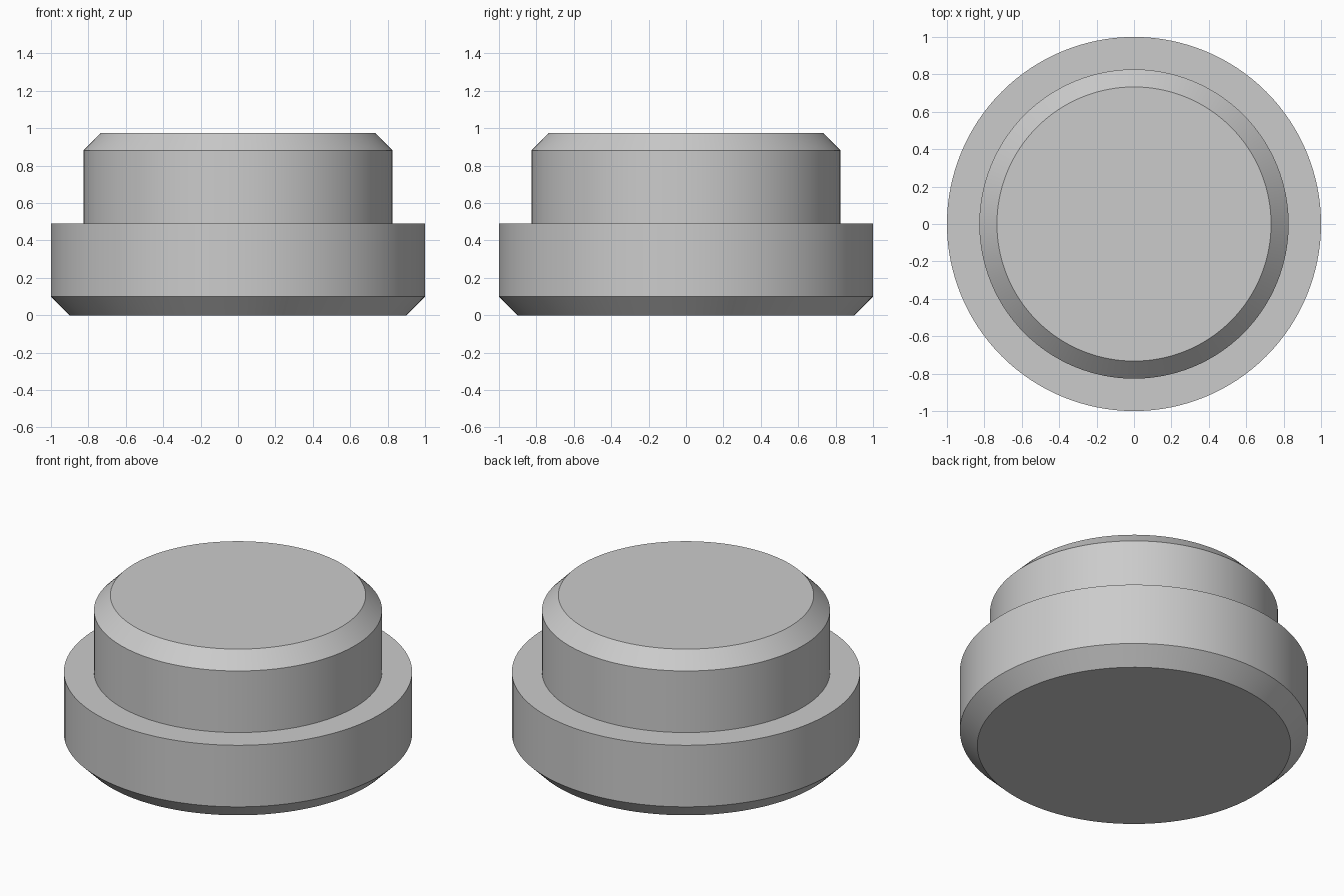
import bpy
import bmesh
import math

if "Cube" in bpy.data.objects:
    bpy.data.objects.remove(bpy.data.objects["Cube"], do_unlink=True)

SEGMENTS = 128

# Plain grey material
grey = bpy.data.materials.new("plain_grey")
grey.use_nodes = True
colour = (0.6, 0.6, 0.6, 1.0)
grey.diffuse_color = colour
grey.node_tree.nodes["Principled BSDF"].inputs["Base Color"].default_value = colour


def turned_part(name, profile):
    """Revolve (radius, height) points, bottom to top, into a capped solid."""
    bm = bmesh.new()
    rings = []
    for radius, height in profile:
        angles = [math.tau * i / SEGMENTS for i in range(SEGMENTS)]
        rings.append([bm.verts.new((radius * math.cos(a), radius * math.sin(a), height))
                      for a in angles])
    for low, high in zip(rings, rings[1:]):
        for i in range(SEGMENTS):
            j = (i + 1) % SEGMENTS
            bm.faces.new((low[i], low[j], high[j], high[i]))
    bm.faces.new(rings[0][::-1])
    bm.faces.new(rings[-1])
    mesh = bpy.data.meshes.new(name)
    bm.to_mesh(mesh)
    bm.free()
    mesh.materials.append(grey)
    obj = bpy.data.objects.new(name, mesh)
    bpy.context.collection.objects.link(obj)
    bpy.ops.object.select_all(action="DESELECT")
    obj.select_set(True)
    bpy.context.view_layer.objects.active = obj
    bpy.ops.object.shade_smooth_by_angle(angle=math.radians(30))
    return obj


# Stepped plug: chamfered wide base, flat shoulder, chamfered narrower top
turned_part("stepped_plug", [
    (0.90, 0.0), (1.0, 0.1), (1.0, 0.49),
    (0.827, 0.49), (0.827, 0.88), (0.733, 0.975),
])
